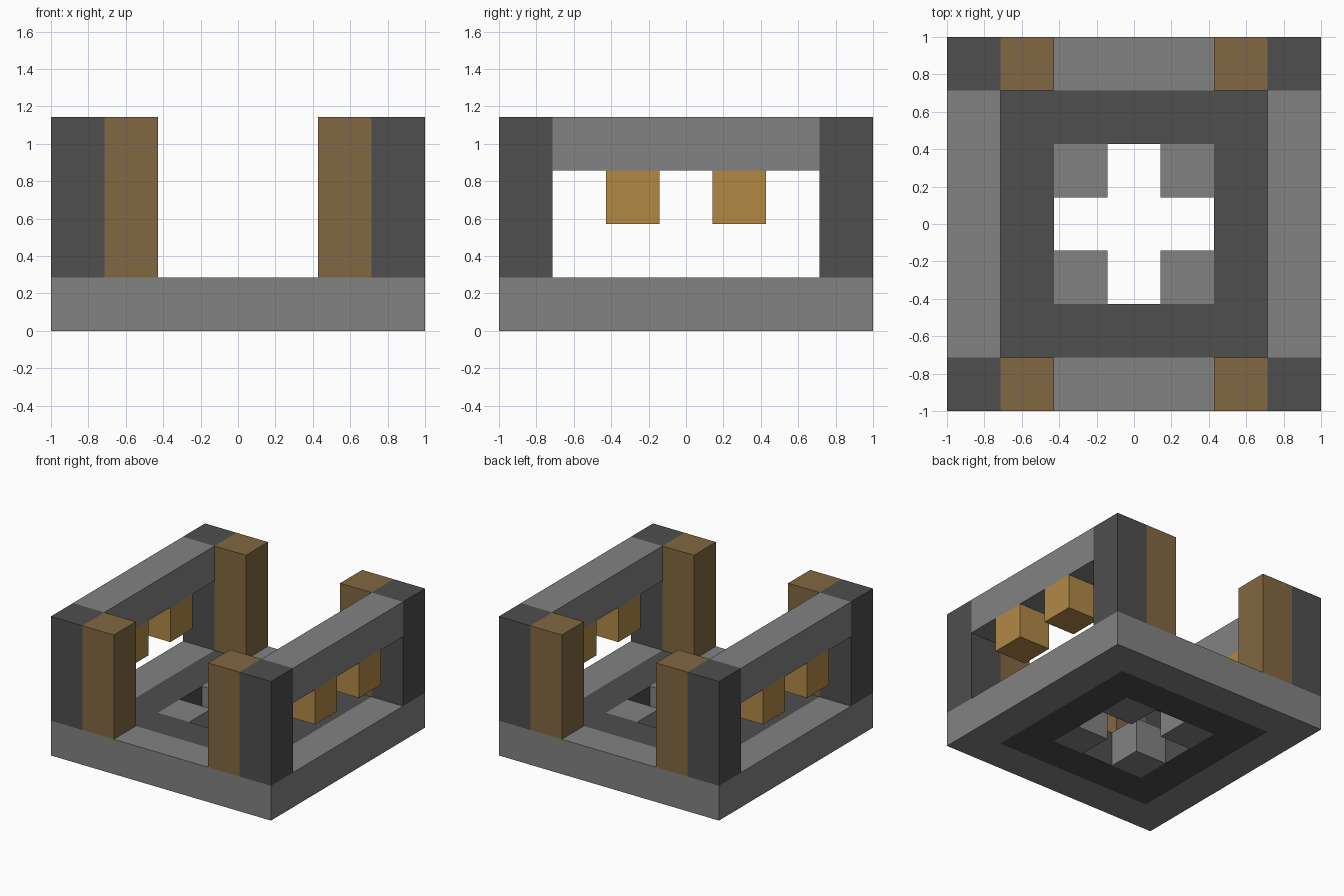
import bpy
import bmesh
from mathutils import Matrix, Vector

if "Cube" in bpy.data.objects:
    bpy.data.objects.remove(bpy.data.objects["Cube"], do_unlink=True)

U = 2 / 7  # one block


def material(name, rgb):
    mat = bpy.data.materials.new(name)
    mat.use_nodes = True
    color = (*rgb, 1)
    mat.diffuse_color = color
    shader = next(n for n in mat.node_tree.nodes if n.type == "BSDF_PRINCIPLED")
    shader.inputs["Base Color"].default_value = color
    return mat


light_grey = material("light grey stone", (0.225, 0.225, 0.225))
dark_grey = material("dark grey stone", (0.077, 0.077, 0.077))
brown = material("brown wood", (0.22, 0.14, 0.053))
amber = material("amber lamp", (0.44, 0.25, 0.062))


def add_object(name, bm, mat):
    bmesh.ops.recalc_face_normals(bm, faces=bm.faces)
    mesh = bpy.data.meshes.new(name)
    bm.to_mesh(mesh)
    bm.free()
    mesh.materials.append(mat)
    obj = bpy.data.objects.new(name, mesh)
    bpy.context.collection.objects.link(obj)
    return obj


def box(name, mat, center, size):
    """Box with centre and size given in blocks."""
    bm = bmesh.new()
    bmesh.ops.create_cube(bm, size=1)
    place = Matrix.Translation(Vector(center) * U) @ Matrix.Diagonal((*(Vector(size) * U), 1))
    bm.transform(place)
    return add_object(name, bm, mat)


def square_ring(name, mat, outer, inner):
    """Square frame one block tall; half widths given in blocks."""
    bm = bmesh.new()
    corners = [(-1, -1), (1, -1), (1, 1), (-1, 1)]
    loops = [[bm.verts.new((x * r * U, y * r * U, z * U)) for x, y in corners]
             for r, z in ((outer, 0), (outer, 1), (inner, 1), (inner, 0))]
    for a, b in zip(loops, loops[1:] + loops[:1]):
        for i in range(4):
            j = (i + 1) % 4
            bm.faces.new((a[i], a[j], b[j], b[i]))
    return add_object(name, bm, mat)


# Floor: light border, dark band, cross-shaped opening
square_ring("floor_border", light_grey, 3.5, 2.5)
square_ring("floor_band", dark_grey, 2.5, 1.5)

for sx, side in ((-1, "right"), (1, "left")):
    # Beam along each side, between the corner pillars
    box(f"beam_{side}", light_grey, (sx * 3, 0, 3.5), (1, 5, 1))
    for sy, end in ((-1, "front"), (1, "back")):
        tag = f"{end}_{side}"
        box(f"floor_corner_{tag}", light_grey, (sx, sy, 0.5), (1, 1, 1))
        box(f"corner_pillar_{tag}", dark_grey, (sx * 3, sy * 3, 2.5), (1, 1, 3))
        box(f"wood_post_{tag}", brown, (sx * 2, sy * 3, 2.5), (1, 1, 3))
        box(f"hanging_lamp_{tag}", amber, (sx * 3, sy, 2.5), (1, 1, 1))
